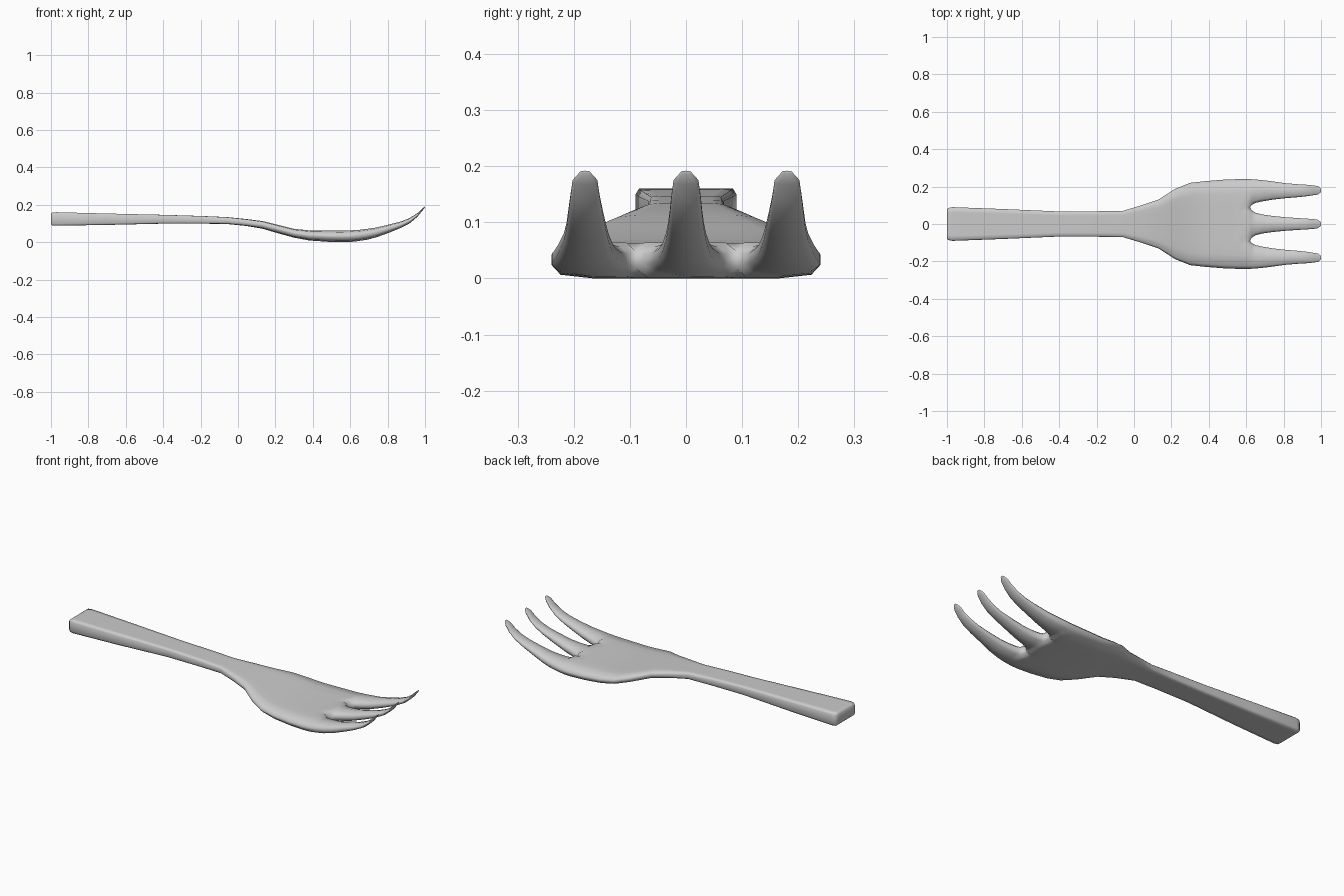
import bpy, bmesh

if "Cube" in bpy.data.objects:
    bpy.data.objects.remove(bpy.data.objects["Cube"])

# Handle and head stations: x, half width, bottom z, top z, edge fullness
BODY = [(-1.0, .078, .097, .155, .8), (-.992, .086, .091, .161, .75), (-.97, .09, .09, .162, .72),
        (-.7, .08, .094, .155, .7), (-.4, .067, .101, .148, .65), (-.2, .068, .101, .142, .6),
        (-.06, .07, .099, .136, .5), (.04, .1, .089, .126, .4), (.13, .13, .074, .115, .3),
        (.22, .188, .048, .093, .25), (.3, .22, .026, .073, .25), (.38, .229, .011, .065, .22),
        (.48, .237, .004, .063, .2), (.56, .24, .002, .063, .2), (.6, .24, .003, .064, .2),
        (.62, .24, .005, .066, .2)]

# Tine stations: x, middle half width, side inner y, side outer y, bottom z, top z
TINES = [(.63, .073, .103, .239, .006, .067), (.65, .06, .113, .238, .009, .068),
         (.69, .05, .122, .234, .015, .073), (.74, .043, .13, .228, .028, .08),
         (.81, .036, .138, .218, .053, .097), (.87, .032, .143, .213, .078, .112),
         (.92, .029, .148, .21, .104, .132), (.96, .026, .154, .206, .138, .158),
         (.985, .022, .158, .202, .169, .182), (1.0, .009, .171, .189, .188, .194)]

COLUMNS = (0, .11, .5, .89, 1)

bm = bmesh.new()
top, bottom, faces = [], [], []


def add_point(x, y, z0, z1, fullness):
    """Add a matching upper and lower vertex, thinned by fullness."""
    mid, half = (z0 + z1) / 2, (z1 - z0) / 2 * fullness
    top.append(bm.verts.new((x, y, mid + half)))
    bottom.append(bm.verts.new((x, y, mid - half)))
    return len(top) - 1


def bridge(a, b):
    for i in range(len(a) - 1):
        faces.append((a[i], b[i], b[i + 1], a[i + 1]))


# Handle and head: three strips of columns side by side
previous = None
for n, (x, w, z0, z1, edge) in enumerate(BODY):
    cuts = (-w, -.375 * w, .375 * w, w)
    row = []
    for s in range(3):
        for c, t in enumerate(COLUMNS):
            if s and c == 0:
                continue
            k = s * 4 + c
            full = 1
            if k in (0, 12):
                full = edge
            elif k in (1, 11):
                full = .7 + .3 * min(1, edge / .7)
            elif n == len(BODY) - 1 and k in (4, 8):
                full = .5
            row.append(add_point(x, cuts[s] + (cuts[s + 1] - cuts[s]) * t, z0, z1, full))
    if previous:
        bridge(previous, row)
    previous = row

# Tines: each continues one strip of the head
for s in range(3):
    last = previous[s * 4:s * 4 + 5]
    for x, m, inner, outer, z0, z1 in TINES:
        a, b = ((-outer, -inner), (-m, m), (inner, outer))[s]
        row = [add_point(x, a + (b - a) * t, z0, z1, f)
               for t, f in zip(COLUMNS, (.3, .75, 1, .75, .3))]
        bridge(last, row)
        last = row

# Upper skin, lower skin and the rim joining them
edges = set()
for f in faces:
    bm.faces.new([top[i] for i in f])
    bm.faces.new([bottom[i] for i in reversed(f)])
    edges.update((f[i], f[(i + 1) % 4]) for i in range(4))
for a, b in sorted(edges):
    if (b, a) not in edges:
        bm.faces.new((top[b], top[a], bottom[a], bottom[b]))
bmesh.ops.recalc_face_normals(bm, faces=bm.faces)

mesh = bpy.data.meshes.new("fork")
bm.to_mesh(mesh)
bm.free()
fork = bpy.data.objects.new("fork", mesh)
bpy.context.collection.objects.link(fork)
fork.location.z = -min(v.co.z for v in mesh.vertices)
bpy.context.view_layer.objects.active = fork
fork.select_set(True)
bpy.ops.object.shade_smooth_by_angle(angle=1.05)
